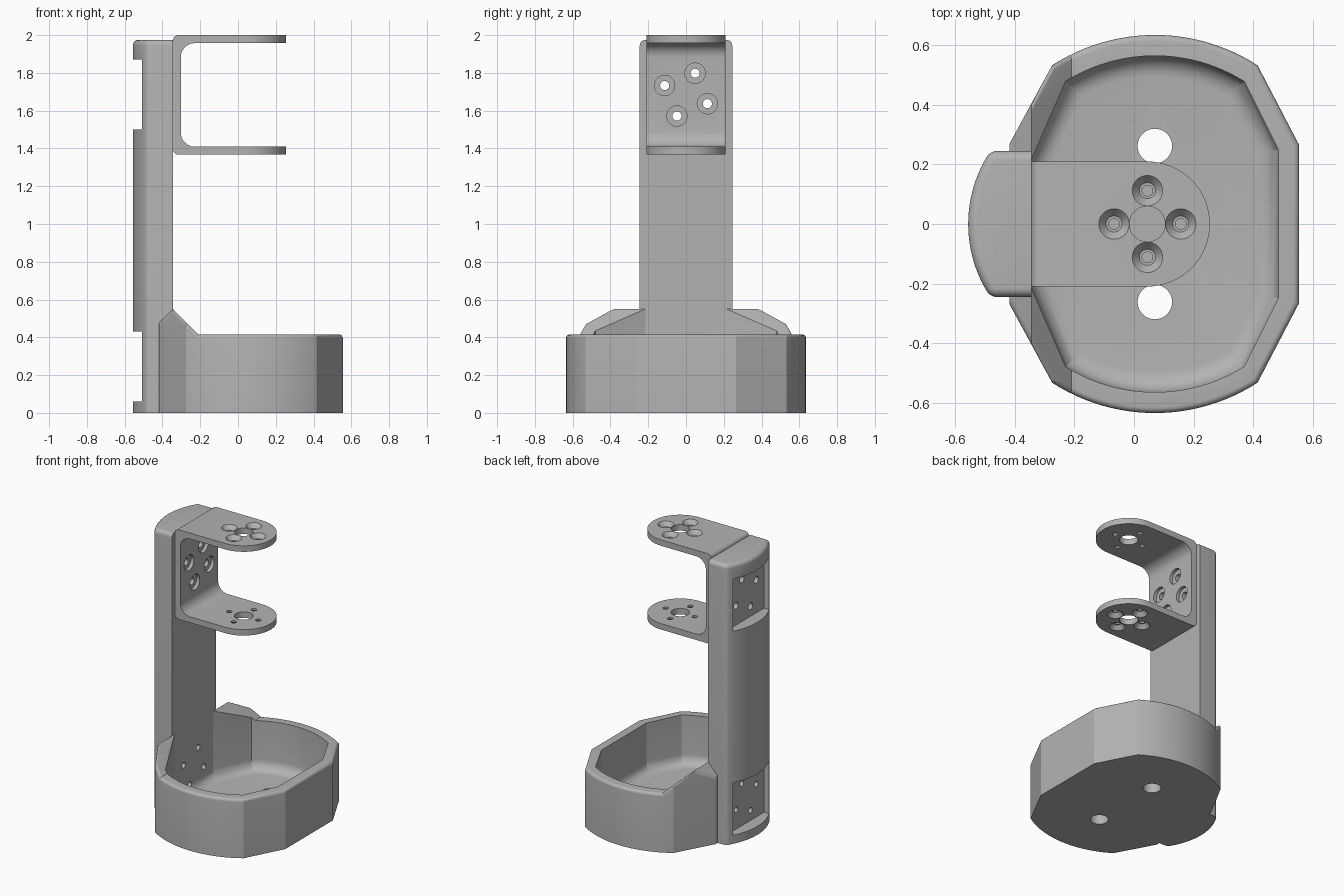
import bpy, bmesh, math
from mathutils import Matrix, Vector

cube = bpy.data.objects.get("Cube")
if cube:
    bpy.data.objects.remove(cube, do_unlink=True)

GREY = (0.45, 0.45, 0.45, 1.0)
grey = bpy.data.materials.new("plain_grey")
grey.use_nodes = True
grey.diffuse_color = GREY
grey.node_tree.nodes["Principled BSDF"].inputs["Base Color"].default_value = GREY


def to_object(name, bm):
    bmesh.ops.recalc_face_normals(bm, faces=bm.faces)
    mesh = bpy.data.meshes.new(name)
    bm.to_mesh(mesh)
    bm.free()
    mesh.materials.append(grey)
    obj = bpy.data.objects.new(name, mesh)
    bpy.context.collection.objects.link(obj)
    return obj


def prism(name, pts, lo, hi, axis="z"):
    """Extrude an outline along z, or an x-z outline along y."""
    place = (lambda u, v, h: (u, v, h)) if axis == "z" else (lambda u, v, h: (u, h, v))
    bm = bmesh.new()
    face = bm.faces.new([bm.verts.new(place(u, v, lo)) for u, v in pts])
    top = bmesh.ops.extrude_face_region(bm, geom=[face])["geom"]
    shift = Vector(place(0, 0, hi - lo))
    bmesh.ops.translate(bm, vec=shift, verts=[g for g in top if isinstance(g, bmesh.types.BMVert)])
    return to_object(name, bm)


def box(x0, x1, y, z0, z1):
    return prism("cutter", [(x0, -y), (x1, -y), (x1, y), (x0, y)], z0, z1)


def drill(center, direction, r1, r2, depth):
    """Round cutter, r1 at its start and r2 at its end along direction."""
    bm = bmesh.new()
    turn = Vector((0, 0, 1)).rotation_difference(Vector(direction)).to_matrix().to_4x4()
    mid = Vector(center) + Vector(direction) * depth / 2
    bmesh.ops.create_cone(bm, cap_ends=True, segments=32, radius1=r1, radius2=r2,
                          depth=depth, matrix=Matrix.Translation(mid) @ turn)
    return to_object("cutter", bm)


def combine(obj, tool, operation="DIFFERENCE"):
    mod = obj.modifiers.new("cut", "BOOLEAN")
    mod.operation, mod.solver, mod.object = operation, "EXACT", tool
    bpy.context.view_layer.objects.active = obj
    bpy.ops.object.modifier_apply(modifier=mod.name)
    bpy.data.objects.remove(tool, do_unlink=True)


def bevel(obj, test, width):
    """Round every edge whose midpoint and faces pass the test."""
    bm = bmesh.new()
    bm.from_mesh(obj.data)
    bm.normal_update()
    edges = [e for e in bm.edges if len(e.link_faces) == 2
             and test((e.verts[0].co + e.verts[1].co) / 2, e)]
    bmesh.ops.bevel(bm, geom=edges, offset=width, offset_type="OFFSET", segments=6,
                    profile=0.5, affect="EDGES", clamp_overlap=False)
    bm.to_mesh(obj.data)
    bm.free()


def rim_edge(e):
    nz = sorted(f.normal.z for f in e.link_faces)
    return abs(nz[0]) < 0.1 and nz[1] > 0.5


def finish(obj):
    bpy.ops.object.select_all(action="DESELECT")
    obj.select_set(True)
    bpy.context.view_layer.objects.active = obj
    bpy.ops.object.shade_smooth_by_angle(angle=math.radians(20))


def arc(cx, cy, r, start, end, n):
    return [(cx + r * math.cos(start + (end - start) * i / n),
             cy + r * math.sin(start + (end - start) * i / n)) for i in range(n + 1)]


CUP_X = 0.07


def cup_outline(r, half_arc, left, right, y_left, y_right):
    a = math.asin(half_arc / r)
    back = arc(CUP_X, 0, r, math.pi / 2 - a, math.pi / 2 + a, 24)
    front = [(x, -y) for x, y in reversed(back)]
    return [(right, -y_right), (right, y_right)] + back + [(left, y_left), (left, -y_left)] + front


# Screw positions of the mounting plates, as (y, height from the plate centre)
screws = [(0.123 * math.cos(math.radians(a)), 0.123 * math.sin(math.radians(a)))
          for a in (-23, 67, 157, 247)]
FACE = -0.345
UPPER, LOWER = 1.685, 0.245

# Cup: outer prism, sloped lip trimmed at the top, rounded rim, hollow inside
cup = prism("cup", cup_outline(0.635, 0.345, -0.418, 0.555, 0.27, 0.265), 0, 0.7)
trim = [(-0.8, 0.095), (FACE, 0.55), (-0.21, 0.415), (0.8, 0.415), (0.8, 0.9), (-0.8, 0.9)]
combine(cup, prism("cutter", trim, -1, 1, "y"))
bevel(cup, lambda p, e: rim_edge(e) and p.x > -0.4, 0.02)
hollow = prism("cutter", cup_outline(0.565, 0.3, FACE, 0.485, 0.215, 0.25), 0.07, 0.9)
bevel(hollow, lambda p, e: p.z < 0.08, 0.07)
combine(cup, hollow)
for y in (-0.262, 0.262):
    combine(cup, drill((CUP_X, y, -0.1), (0, 0, 1), 0.058, 0.058, 0.3))

# Column: D-shaped post with two recessed windows on its curved side
R = 0.44
half = math.asin(0.245 / R)
post = [(FACE, 0.245)] + arc(-0.557 + R, 0, R, math.pi - half, math.pi + half, 24) + [(FACE, -0.245)]
column = prism("column", post, 0, 1.975)
bevel(column, lambda p, e: abs(abs(p.y) - 0.245) < 0.001 and p.x < -0.46 and 0.1 < p.z < 1.9, 0.02)
bevel(column, lambda p, e: rim_edge(e) and p.z > 1.9 and p.x < FACE - 0.001, 0.03)
for mid in (UPPER, LOWER):
    combine(column, box(-0.7, -0.47, 0.2, mid - 0.185, mid + 0.185))

# Bracket: bent U-strip trimmed to a round-ended outline
X0, X1, Z0, Z1, T = FACE, 0.3, 1.367, 2.0, 0.042
strip = [(X0, Z0), (X1, Z0), (X1, Z0 + T), (X0 + T, Z0 + T),
         (X0 + T, Z1 - T), (X1, Z1 - T), (X1, Z1), (X0, Z1)]
bracket = prism("bracket", strip, -0.3, 0.3, "y")


def along_y(p, e):
    return abs(p.y) < 0.01


bevel(bracket, lambda p, e: along_y(p, e) and p.x < X0 + 0.01, 0.03)
bevel(bracket, lambda p, e: along_y(p, e) and abs(p.x - X0 - T) < 0.005
      and Z0 + 0.01 < p.z < Z1 - 0.01, 0.075)
PIVOT = 0.045
tab = [(-0.5, -0.21)] + arc(PIVOT, 0, 0.21, -math.pi / 2, math.pi / 2, 32) + [(-0.5, 0.21)]
combine(bracket, prism("cutter", tab, 1, 2.3), "INTERSECT")

# Pivot holes and countersunk screws on both flanges
combine(bracket, drill((PIVOT, 0, 1.2), (0, 0, 1), 0.06, 0.06, 1))
for k in range(4):
    x = PIVOT + 0.112 * math.cos(k * math.pi / 2)
    y = 0.112 * math.sin(k * math.pi / 2)
    combine(bracket, drill((x, y, 1.2), (0, 0, 1), 0.018, 0.018, 1))
    combine(bracket, drill((x, y, Z1 + 0.001), (0, 0, -1), 0.052, 0.027, 0.03))
    combine(bracket, drill((x, y, Z0 - 0.001), (0, 0, 1), 0.052, 0.027, 0.03))

# Mounting screws through the bracket, column and cup wall
for y, h in screws:
    for part in (bracket, column):
        combine(part, drill((-0.6, y, UPPER + h), (1, 0, 0), 0.024, 0.024, 0.4))
    combine(bracket, drill((X0 + T + 0.001, y, UPPER + h), (-1, 0, 0), 0.054, 0.054, 0.024))
    for part in (cup, column):
        combine(part, drill((-0.6, y, LOWER + h), (1, 0, 0), 0.02, 0.02, 0.35))

for part in (cup, column, bracket):
    finish(part)
